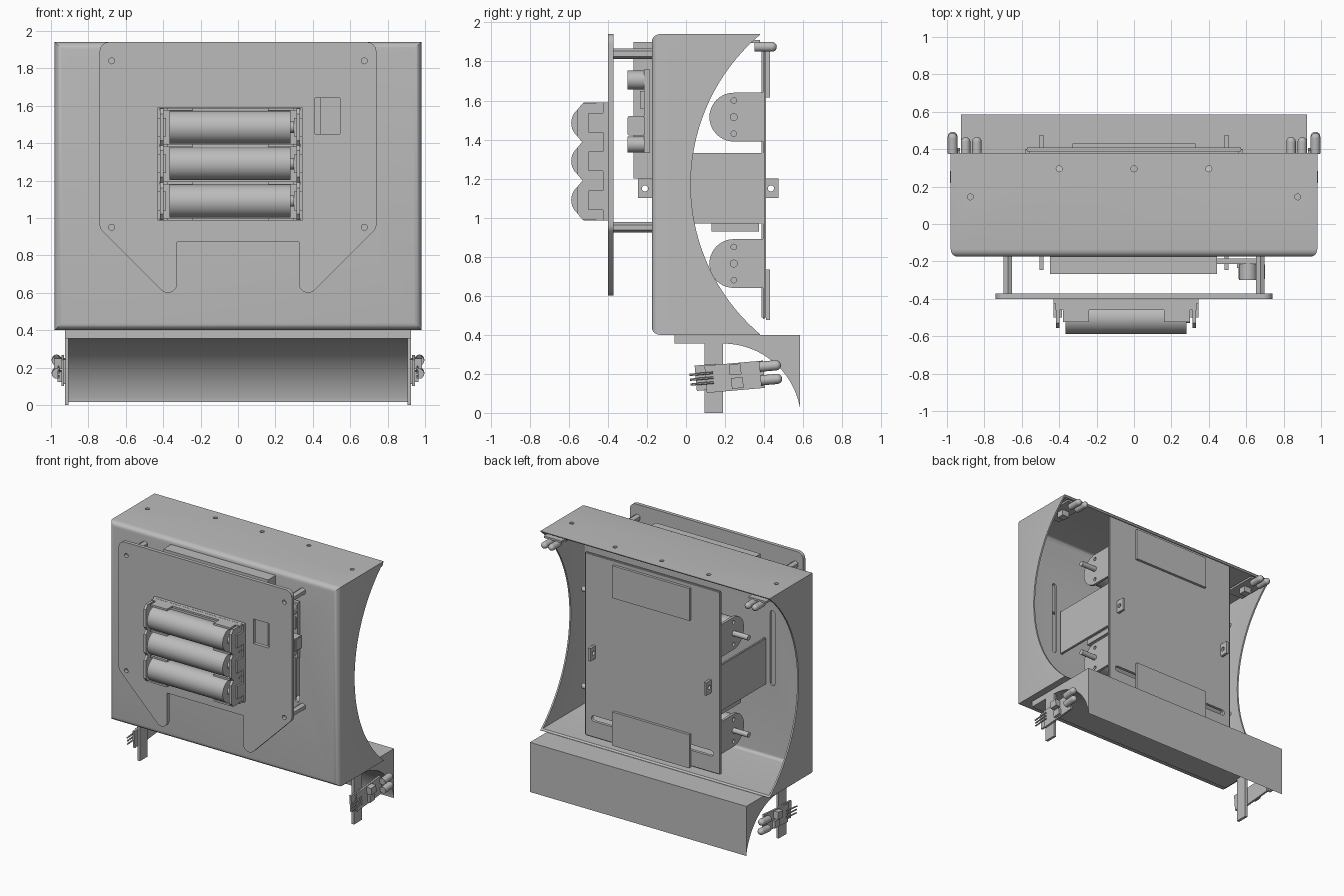
import bpy, bmesh, math
from mathutils import Vector, Matrix

cube = bpy.data.objects.get("Cube")
if cube:
    bpy.data.objects.remove(cube)

GREY = (0.5, 0.5, 0.5, 1)
metal = bpy.data.materials.new("plain_grey")
metal.use_nodes = True
metal.diffuse_color = GREY
metal.node_tree.nodes["Principled BSDF"].inputs["Base Color"].default_value = GREY
parts = []


def add(name, bm):
    bmesh.ops.recalc_face_normals(bm, faces=bm.faces)
    me = bpy.data.meshes.new(name)
    bm.to_mesh(me)
    bm.free()
    me.materials.append(metal)
    ob = bpy.data.objects.new(name, me)
    bpy.context.scene.collection.objects.link(ob)
    parts.append(ob)
    return ob


def box(name, x, y, z, bevel=0):
    bm = bmesh.new()
    bmesh.ops.create_cube(bm, size=1)
    for v in bm.verts:
        v.co = [s[0] + (c + 0.5) * (s[1] - s[0]) for c, s in zip(v.co, (x, y, z))]
    if bevel:
        bmesh.ops.bevel(bm, geom=bm.edges[:], offset=bevel, segments=2, affect='EDGES')
    return add(name, bm)


def rod(name, axis, a, b, r, n=20, dome=False):
    """Cylinder along an axis between two points; the end can be a dome."""
    a, b = Vector(a), Vector(b)
    bm = bmesh.new()
    turn = (b - a).to_track_quat('Z', 'Y').to_matrix().to_4x4()
    bmesh.ops.create_cone(bm, cap_ends=True, segments=n, radius1=r, radius2=r,
                          depth=(b - a).length,
                          matrix=Matrix.Translation((a + b) / 2) @ turn)
    if dome:
        bmesh.ops.create_uvsphere(bm, u_segments=n, v_segments=10, radius=r,
                                  matrix=Matrix.Translation(b) @ turn)
    return add(name, bm)


def prism(name, pts, axis, lo, hi):
    """Extrude an outline: axis x takes (y, z) points, axis y takes (x, z)."""
    bm = bmesh.new()
    place = (lambda p, t: (t, p[0], p[1])) if axis == 'x' else (lambda p, t: (p[0], t, p[1]))
    rings = [[bm.verts.new(place(p, t)) for p in pts] for t in (lo, hi)]
    bm.faces.new(rings[0])
    bm.faces.new(rings[1])
    n = len(pts)
    for i in range(n):
        j = (i + 1) % n
        bm.faces.new((rings[0][i], rings[0][j], rings[1][j], rings[1][i]))
    return add(name, bm)


def arc(cx, cy, r, a0, a1, n=10):
    ang = [math.radians(a0 + (a1 - a0) * i / n) for i in range(n + 1)]
    return [(cx + r * math.cos(t), cy + r * math.sin(t)) for t in ang]


def cut(ob, cutters):
    """Subtract the cutters, bake the result and remove them."""
    for c in cutters:
        c.hide_render = True
        m = ob.modifiers.new("cut", 'BOOLEAN')
        m.object, m.operation, m.solver = c, 'DIFFERENCE', 'EXACT'
    dg = bpy.context.evaluated_depsgraph_get()
    baked = bpy.data.meshes.new_from_object(ob.evaluated_get(dg))
    ob.modifiers.clear()
    ob.data = baked
    for c in cutters:
        parts.remove(c)
        bpy.data.objects.remove(c)


def slot(horizontal, c, half, r, y0, y1):
    if horizontal:
        pts = arc(c[0] + half, c[1], r, -90, 90) + arc(c[0] - half, c[1], r, 90, 270)
    else:
        pts = arc(c[0], c[1] + half, r, 0, 180) + arc(c[0], c[1] - half, r, 180, 360)
    return prism("slot_cutter", pts, 'y', y0, y1)


# Outer shell: bent tray, open at the back, with hollowed side walls
shell = box("outer_shell", (-0.98, 0.98), (-0.175, 0.38), (0.4, 1.94))
bm = bmesh.new()
bm.from_mesh(shell.data)
bmesh.ops.delete(bm, geom=[f for f in bm.faces if f.normal.y > 0.9], context='FACES_ONLY')
front = [e for e in bm.edges if all(v.co.y < 0 for v in e.verts)]
bmesh.ops.bevel(bm, geom=front, offset=0.04, segments=5, profile=0.5, affect='EDGES')
bm.to_mesh(shell.data)
bm.free()
skin = shell.modifiers.new("thickness", 'SOLIDIFY')
skin.thickness, skin.offset = 0.018, -1
cutters = [rod("side_cutter", 'x', (-2, 1.03, 1.17), (2, 1.03, 1.17), 1.006, 128)]
for x, y in ((-0.4, 0.295), (0, 0.295), (0.4, 0.295), (-0.875, 0.145), (0.875, 0.145)):
    cutters.append(rod("hole_cutter", 'z', (x, y, 1.8), (x, y, 2.1), 0.016))
for s in (-1, 1):
    cutters.append(slot(False, (s * 0.63, 1.26), 0.27, 0.02, -0.3, 0))
cut(shell, cutters)

# Inner panel with motor tabs, side flanges and lugs
panel = box("inner_panel", (-0.58, 0.58), (0.387, 0.41), (0.48, 1.9), 0.008)
cut(panel, [slot(True, (0, 0.63), 0.5, 0.022, 0.3, 0.5)])
for name, z in (("upper_back_plate", (1.615, 1.865)), ("lower_back_plate", (0.475, 0.735))):
    box(name, (-0.33, 0.33), (0.41, 0.43), z)
for s in (-1, 1):
    side = "left_" if s > 0 else "right_"
    inner, outer = sorted((s * 0.56, s * 0.58))
    box(side + "flange", (inner, outer), (-0.15, 0.4), (0.97, 1.33), 0.004)
    box(side + "flange_foot", sorted((s * 0.4, s * 0.56)), (0.13, 0.375), (0.93, 0.97))
    for z in (0.765, 1.515):
        pts = [(0.4, z - 0.125), (0.4, z + 0.125)] + arc(0.245, z, 0.125, 90, 270, 20)
        tab = prism(side + "motor_tab", pts, 'x', inner, outer)
        cut(tab, [rod("hole_cutter", 'x', (s * 0.5, 0.245, z + d), (s * 0.7, 0.245, z + d), 0.014)
                  for d in (-0.085, 0.085)])
        rod(side + "motor", 'x', (s * 0.2, 0.245, z), (s * 0.56, 0.245, z), 0.11, 32)
        rod(side + "motor_shaft", 'x', (s * 0.56, 0.245, z), (s * 0.71, 0.245, z), 0.02)
    for y0, y1, hole in ((0.405, 0.475, 0.435), (-0.245, -0.17, -0.21)):
        lug = box(side + "lug", sorted((s * 0.485, s * 0.505)), (y0, y1), (1.1, 1.2))
        cut(lug, [rod("hole_cutter", 'x', (s * 0.4, hole, 1.15), (s * 0.6, hole, 1.15), 0.016)])

# Front deck with two feet, window and standoffs
half = (arc(0.69, 1.89, 0.05, 90, 0, 6) + arc(0.69, 0.965, 0.05, 0, -45, 4)
        + arc(0.375, 0.65, 0.05, -45, -180, 10) + [(0.325, 0.87)])
deck = prism("front_deck", half + [(-x, z) for x, z in reversed(half)], 'y', -0.4, -0.372)
corners = [(s * 0.675, z) for s in (-1, 1) for z in (0.95, 1.84)]
cutters = [rod("hole_cutter", 'y', (x, -0.5, z), (x, -0.3, z), 0.016) for x, z in corners]
cutters.append(box("window_cutter", (0.412, 0.545), (-0.5, -0.3), (1.45, 1.64)))
cut(deck, cutters)
for x, z in corners:
    rod("standoff", 'y', (x, -0.372, z), (x, -0.17, z), 0.027, 6)

# Boards between deck and shell
box("circuit_block", (-0.45, 0.445), (-0.268, -0.17), (1.2, 1.9))
box("driver_board", (0.4, 0.66), (-0.215, -0.185), (1.33, 1.76))
box("driver_chip", (0.55, 0.65), (-0.235, -0.21), (1.56, 1.65))
box("driver_terminal", (0.56, 0.7), (-0.3, -0.21), (1.42, 1.52), 0.006)
for z, r in ((1.705, 0.048), (1.375, 0.04)):
    rod("capacitor", 'y', (0.61, -0.3, z), (0.61, -0.2, z), r, 24)

# Battery holder with three cells
box("holder_base", (-0.43, 0.345), (-0.425, -0.4), (0.985, 1.59))
for x in (-0.43, 0.3):
    for z in (1.09, 1.29, 1.485):
        pts = [(-0.4, z - 0.1), (-0.53, z - 0.1), (-0.555, z - 0.07),
               (-0.555, z + 0.07), (-0.53, z + 0.1), (-0.4, z + 0.1)]
        prism("holder_end", pts, 'x', x + 0.012, x + 0.032)
        box("end_clip", (x, x + 0.045), (-0.5, -0.4), (z - 0.05, z + 0.05))
for z in (0.985, 1.18, 1.38, 1.575):
    box("holder_rail", (-0.42, 0.335), (-0.46, -0.4), (z, z + 0.014))
    for x in (-0.42, 0.12):
        box("rail_clip", (x + 0.04, x + 0.18), (-0.525, -0.45), (z, z + 0.014))
for z in (1.09, 1.29, 1.485):
    rod("battery_cell", 'x', (-0.365, -0.5, z), (0.28, -0.5, z), 0.088, 40)
    rod("battery_tip", 'x', (0.28, -0.5, z), (0.3, -0.5, z), 0.03)

# Scoop under the shell
pts = [(-0.06, 0.4), (-0.06, 0.355)] + arc(0.19, -0.045, 0.4, 90, 9, 24) + [(0.585, 0.017), (0.585, 0.4)]
prism("scoop", pts, 'x', -0.925, 0.925)

for s in (-1, 1):
    side = "left_" if s > 0 else "right_"
    # Legs beside the scoop
    box(side + "leg", sorted((s * 0.905, s * 0.925)), (0.095, 0.19), (0, 0.38))
    # Lower sensor board, slightly tilted
    lower = [box(side + "sensor_board", sorted((s * 0.93, s * 0.945)), (0.1, 0.4), (0.115, 0.255)),
             box(side + "sensor_trimmer", sorted((s * 0.945, s * 0.985)), (0.225, 0.285), (0.195, 0.25)),
             box(side + "sensor_chip", sorted((s * 0.945, s * 0.965)), (0.23, 0.29), (0.125, 0.18)),
             box(side + "sensor_spacer", sorted((s * 0.92, s * 0.935)), (0.05, 0.16), (0.13, 0.26))]
    for z in (0.155, 0.225):
        lower.append(rod(side + "sensor_lamp", 'y', (s * 0.97, 0.38, z), (s * 0.97, 0.465, z), 0.026, 16, True))
    for z in (0.165, 0.19, 0.215):
        lower.append(rod(side + "sensor_pin", 'y', (s * 0.96, 0.02, z), (s * 0.96, 0.14, z), 0.006, 6))
    pivot = Matrix.Translation((0, 0.25, 0.185))
    for ob in lower:
        ob.data.transform(pivot @ Matrix.Rotation(math.radians(5), 4, 'X') @ pivot.inverted())
    # Upper sensor under the top wall
    box(side + "upper_sensor_board", sorted((s * 0.8, s * 0.95)), (0.1, 0.38), (1.895, 1.91))
    box(side + "upper_sensor_trimmer", sorted((s * 0.84, s * 0.9)), (0.2, 0.26), (1.85, 1.895))
    for x in (0.84, 0.9):
        rod(side + "upper_lamp", 'y', (s * x, 0.35, 1.875), (s * x, 0.44, 1.875), 0.025, 16, True)

# Smooth round surfaces, keep bends sharp
bpy.ops.object.select_all(action='DESELECT')
for ob in parts:
    ob.select_set(True)
bpy.context.view_layer.objects.active = shell
bpy.ops.object.shade_smooth_by_angle(angle=math.radians(30))
